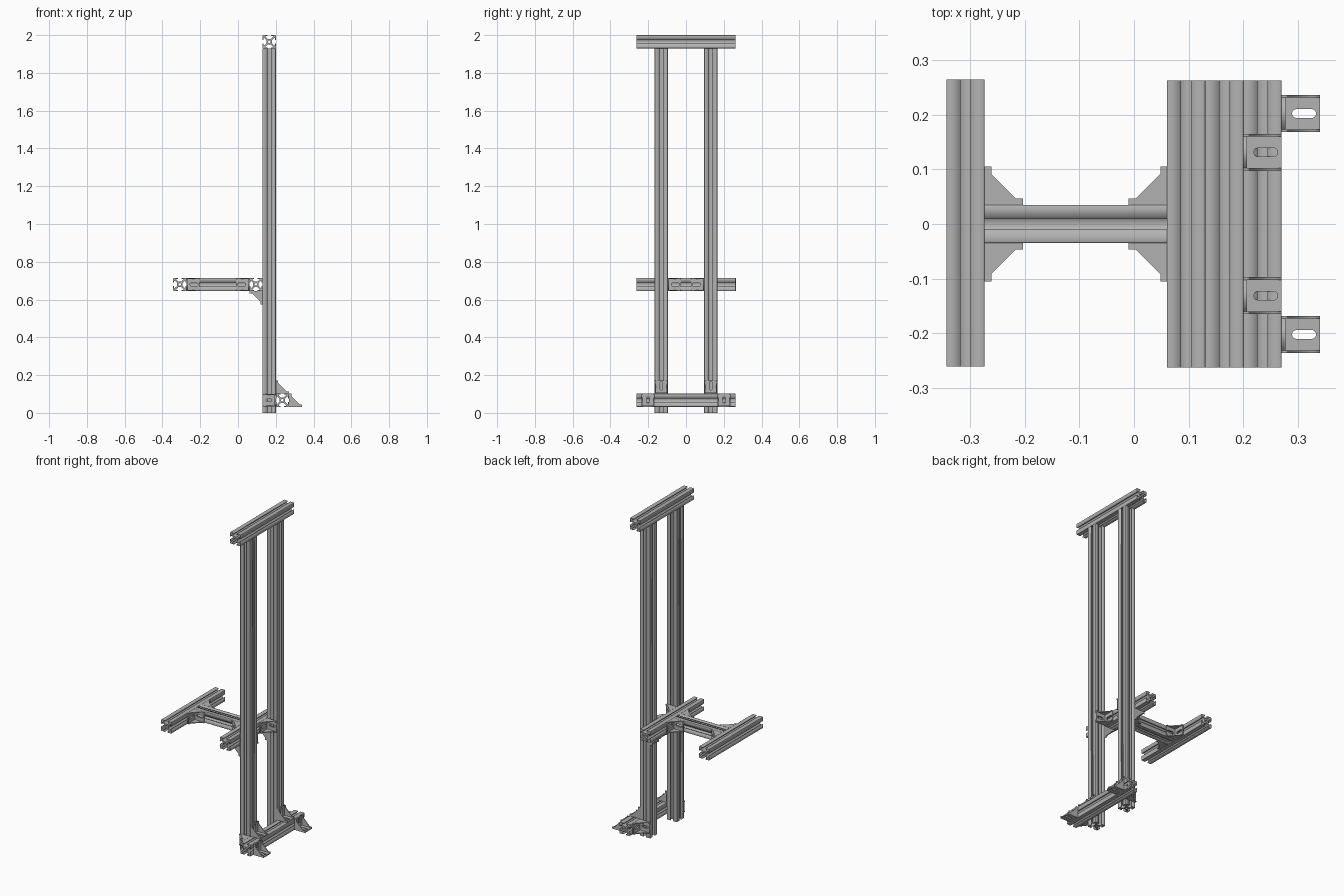
import bpy, math
from mathutils import Matrix, Vector

cube = bpy.data.objects.get("Cube")
if cube:
    bpy.data.objects.remove(cube)

# One bare aluminium grey for everything
grey = bpy.data.materials.new("aluminium grey")
grey.use_nodes = True
COLOUR = (0.45, 0.45, 0.45, 1)
grey.diffuse_color = COLOUR
grey.node_tree.nodes["Principled BSDF"].inputs["Base Color"].default_value = COLOUR

W = 0.07        # width of the square rail
H = W / 2
LEG = 0.07      # bracket leg length
X, Y, Z = Vector((1, 0, 0)), Vector((0, 1, 0)), Vector((0, 0, 1))


def extrude(outlines, depth):
    """Mesh of a filled outline (later outlines are holes), centred on its depth."""
    curve = bpy.data.curves.new("outline", "CURVE")
    curve.dimensions = "2D"
    curve.fill_mode = "BOTH"
    curve.extrude = depth / 2
    for points in outlines:
        spline = curve.splines.new("POLY")
        spline.points.add(len(points) - 1)
        for p, (x, y) in zip(spline.points, points):
            p.co = (x, y, 0, 1)
        spline.use_cyclic_u = True
    temp = bpy.data.objects.new("outline", curve)
    bpy.context.collection.objects.link(temp)
    bpy.context.view_layer.update()
    mesh = bpy.data.meshes.new_from_object(
        temp.evaluated_get(bpy.context.evaluated_depsgraph_get()))
    bpy.data.objects.remove(temp)
    bpy.data.curves.remove(curve)
    mesh.materials.clear()
    mesh.materials.append(grey)
    return mesh


def place(name, mesh, origin, u, v):
    """Put a mesh with its x along u and its y along v."""
    w = u.cross(v)
    m = Matrix((u, v, w)).transposed().to_4x4()
    ob = bpy.data.objects.new(name, mesh)
    ob.matrix_world = Matrix.Translation(origin) @ m
    bpy.context.collection.objects.link(ob)
    return ob


def circle(r, n, cx=0, cy=0):
    return [(cx + r * math.cos(2 * math.pi * i / n),
             cy + r * math.sin(2 * math.pi * i / n)) for i in range(n)]


def rail_section():
    """Slotted square section: one side, turned four times, plus a core hole."""
    half = [(0.009, H), (0.009, 0.030), (0.019, 0.030), (0.019, 0.026), (0.008, 0.0145)]
    side = [(-0.0341, 0.0341), (-0.032, H)] + [(-x, y) for x, y in half] + half[::-1] + [(0.032, H)]
    outline = []
    for k in range(4):
        c, s = round(math.cos(k * math.pi / 2)), round(math.sin(k * math.pi / 2))
        outline += [(x * c + y * s, -x * s + y * c) for x, y in side]
    return [outline, circle(0.007, 16)]


SECTION = rail_section()


def rail(name, centre, length, axis):
    u = Y if axis is X else X
    return place(name, extrude(SECTION, length), centre, u, axis.cross(u))


# Uprights and cross rails
for side, s in (("left", -1), ("right", 1)):
    rail(side + "_upright", (0.165, 0.131 * s, 0.965), 1.93, Z)
rail("top_rail", (0.165, 0, 1.965), 0.525, Y)
rail("middle_rail", (0.095, 0, 0.68), 0.525, Y)
rail("base_rail", (0.235, 0, 0.067), 0.525, Y)
rail("outer_rail", (-0.308, 0.002, 0.68), 0.525, Y)
rail("connecting_rail", (-0.1065, 0, 0.68), 0.333, X)

# Bracket pieces: a slotted plate and a triangular cheek
T, LIP, CHEEK, WIDE = 0.007, 0.012, 0.005, 0.068
slot = [(0.041 + (0.014 if math.cos(a) > 0 else -0.014) + 0.008 * math.cos(a), 0.008 * math.sin(a))
        for a in [(i + 0.5) * math.pi / 8 for i in range(16)]]
half_wide = WIDE / 2 - CHEEK
plate_mesh = extrude([[(0, -half_wide), (LEG, -half_wide), (LEG, half_wide), (0, half_wide)], slot], T)
cheek_mesh = extrude([[(0, 0), (LEG, 0), (LEG, LIP), (LEG - 0.014, LIP),
                       (LIP, LEG - 0.014), (LIP, LEG), (0, LEG)]], CHEEK)


def bracket(name, origin, u, v):
    """Corner bracket in the angle between u and v."""
    o, w = Vector(origin), u.cross(v)
    place(name + "_plate_a", plate_mesh, o + v * T / 2, u, w)
    place(name + "_plate_b", plate_mesh, o + u * T / 2, v, w)
    for tag, s in (("a", 1), ("b", -1)):
        place(name + "_cheek_" + tag, cheek_mesh, o + w * s * (WIDE - CHEEK) / 2, u, v)


# Brackets, mirrored across the centre plane
for side, s in (("left", -1), ("right", 1)):
    y = Y * s
    bracket(side + "_outer_rail_bracket", (-0.273, H * s, 0.68), X, y)
    bracket(side + "_middle_rail_bracket", (0.06, H * s, 0.68), -X, y)
    bracket(side + "_under_bracket", (0.13, 0.131 * s, 0.645), -X, -Z)
    bracket(side + "_inner_bracket", (0.13, 0.096 * s, 0.68), X, -y)
    bracket(side + "_base_top_bracket", (0.2, 0.131 * s, 0.102), X, Z)
    bracket(side + "_base_outer_bracket", (0.2, 0.166 * s, 0.067), -X, y)
    bracket(side + "_foot_bracket", (0.27, 0.202 * s, 0.032), X, Z)
